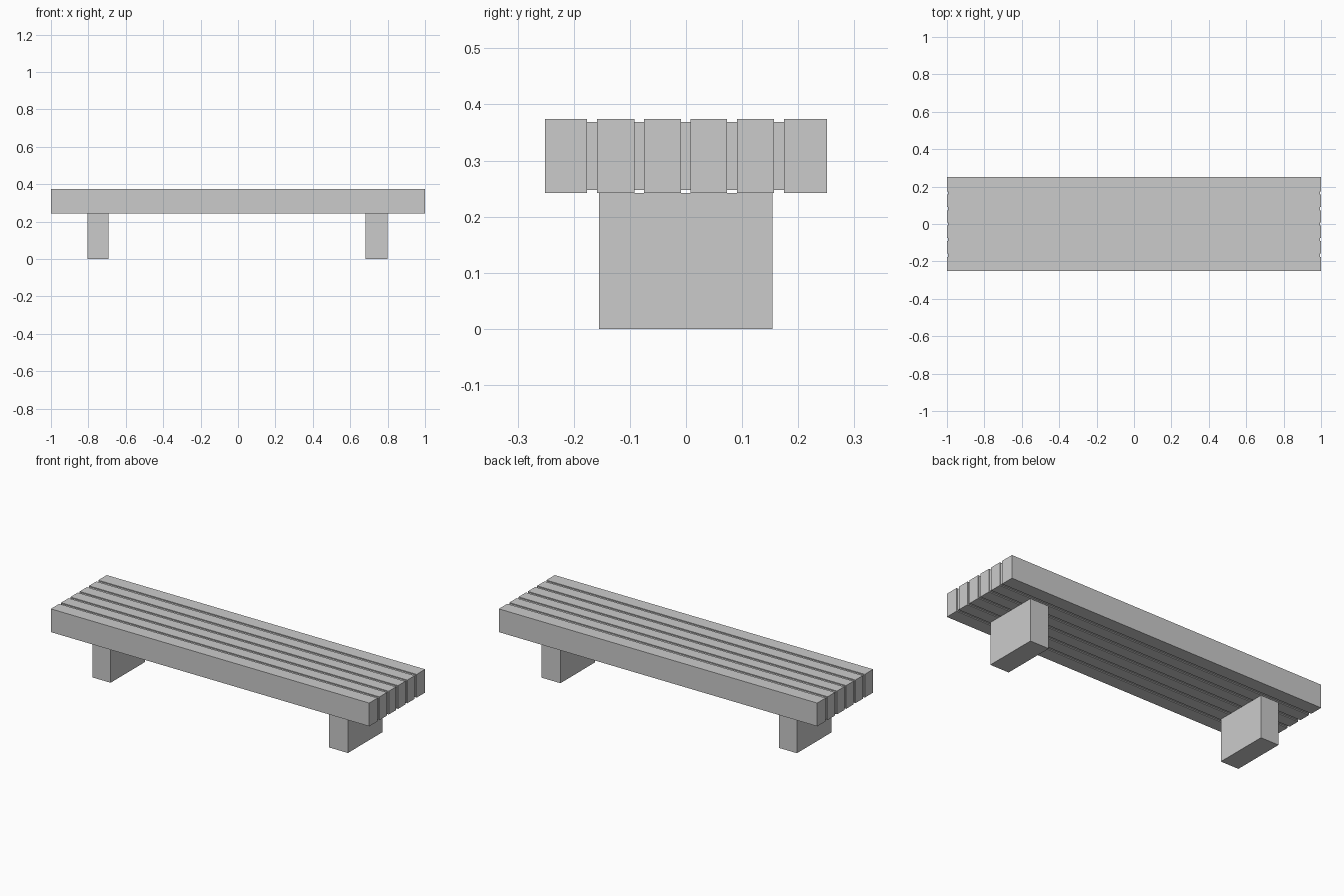
import bpy, bmesh

if "Cube" in bpy.data.objects:
    bpy.data.objects.remove(bpy.data.objects["Cube"])


def box(name, x, y, z):
    """Box spanning the given (min, max) ranges."""
    bm = bmesh.new()
    bmesh.ops.create_cube(bm, size=1)
    for v in bm.verts:
        v.co = [r[0] if c < 0 else r[1] for c, r in zip(v.co, (x, y, z))]
    mesh = bpy.data.meshes.new(name)
    bm.to_mesh(mesh)
    bm.free()
    obj = bpy.data.objects.new(name, mesh)
    bpy.context.collection.objects.link(obj)
    return obj


BOTTOM, TOP, INSET = 0.242, 0.374, 0.0055

# Seat slats, running the full length
slats = [(-0.251, -0.176), (-0.159, -0.092), (-0.075, -0.009),
         (0.008, 0.073), (0.091, 0.157), (0.175, 0.251)]
for i, y in enumerate(slats):
    box(f"seat_slat_{i + 1}", (-1, 1), y, (BOTTOM, TOP))

# Slightly recessed filler strips between the slats
for i, (a, b) in enumerate(zip(slats, slats[1:])):
    box(f"filler_strip_{i + 1}", (-1 + INSET, 1 - INSET), (a[1], b[0]),
        (BOTTOM + INSET, TOP - INSET))

# Block legs
for name, x in (("left_leg", (-0.805, -0.692)), ("right_leg", (0.681, 0.799))):
    box(name, x, (-0.155, 0.154), (0, BOTTOM))
